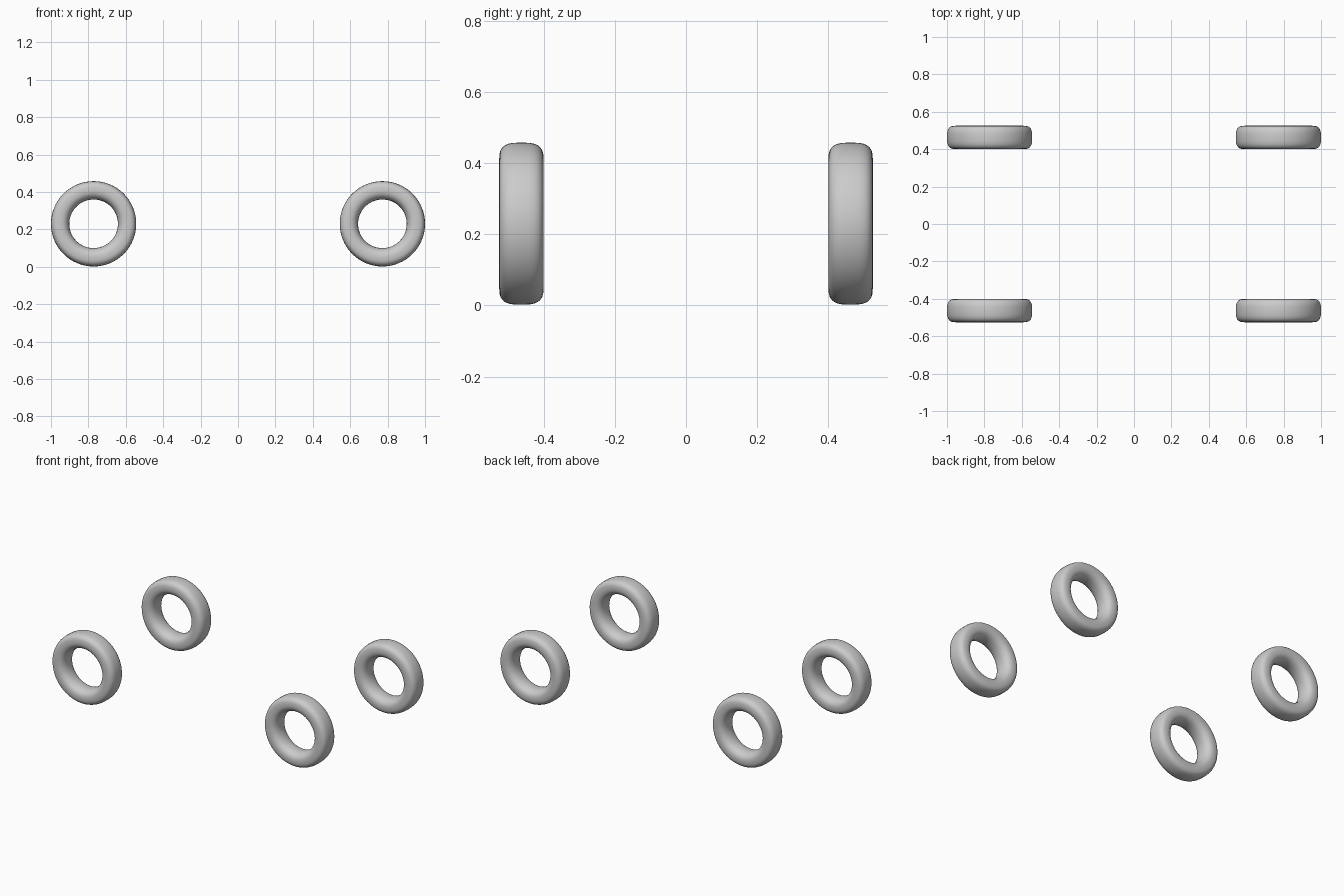
import bpy, bmesh, math

if "Cube" in bpy.data.objects:
    bpy.data.objects.remove(bpy.data.objects["Cube"])

R_MID, HALF_R, HALF_W = 0.179, 0.049, 0.0625   # ring radius, tube half height, tube half width
SEG, SIDES = 64, 28


def tyre_section():
    # rounded-box cross-section: squarer tread outside, softer inside
    pts = []
    for i in range(SIDES):
        a = 2 * math.pi * i / SIDES
        c, s = math.cos(a), math.sin(a)
        n = 3.0 if c > 0 else 2.3
        pts.append((R_MID + HALF_R * math.copysign(abs(c) ** (2 / n), c),
                    HALF_W * math.copysign(abs(s) ** (2 / n), s)))
    return pts


def tyre_mesh():
    bm = bmesh.new()
    section = tyre_section()
    rings = []
    for j in range(SEG):
        t = 2 * math.pi * j / SEG
        rings.append([bm.verts.new((r * math.cos(t), y, r * math.sin(t))) for r, y in section])
    for j in range(SEG):
        a, b = rings[j], rings[(j + 1) % SEG]
        for i in range(SIDES):
            k = (i + 1) % SIDES
            bm.faces.new((a[i], a[k], b[k], b[i]))
    bmesh.ops.recalc_face_normals(bm, faces=bm.faces)
    for f in bm.faces:
        f.smooth = True
    me = bpy.data.meshes.new("tyre")
    bm.to_mesh(me)
    bm.free()
    return me


# four tyres sharing one mesh
mesh = tyre_mesh()
for side_x, nx in ((-1, "left"), (1, "right")):
    for side_y, ny in ((-1, "front"), (1, "back")):
        tyre = bpy.data.objects.new(f"tyre_{ny}_{nx}", mesh)
        tyre.location = (side_x * 0.772, side_y * 0.463, 0.23)
        bpy.context.collection.objects.link(tyre)
